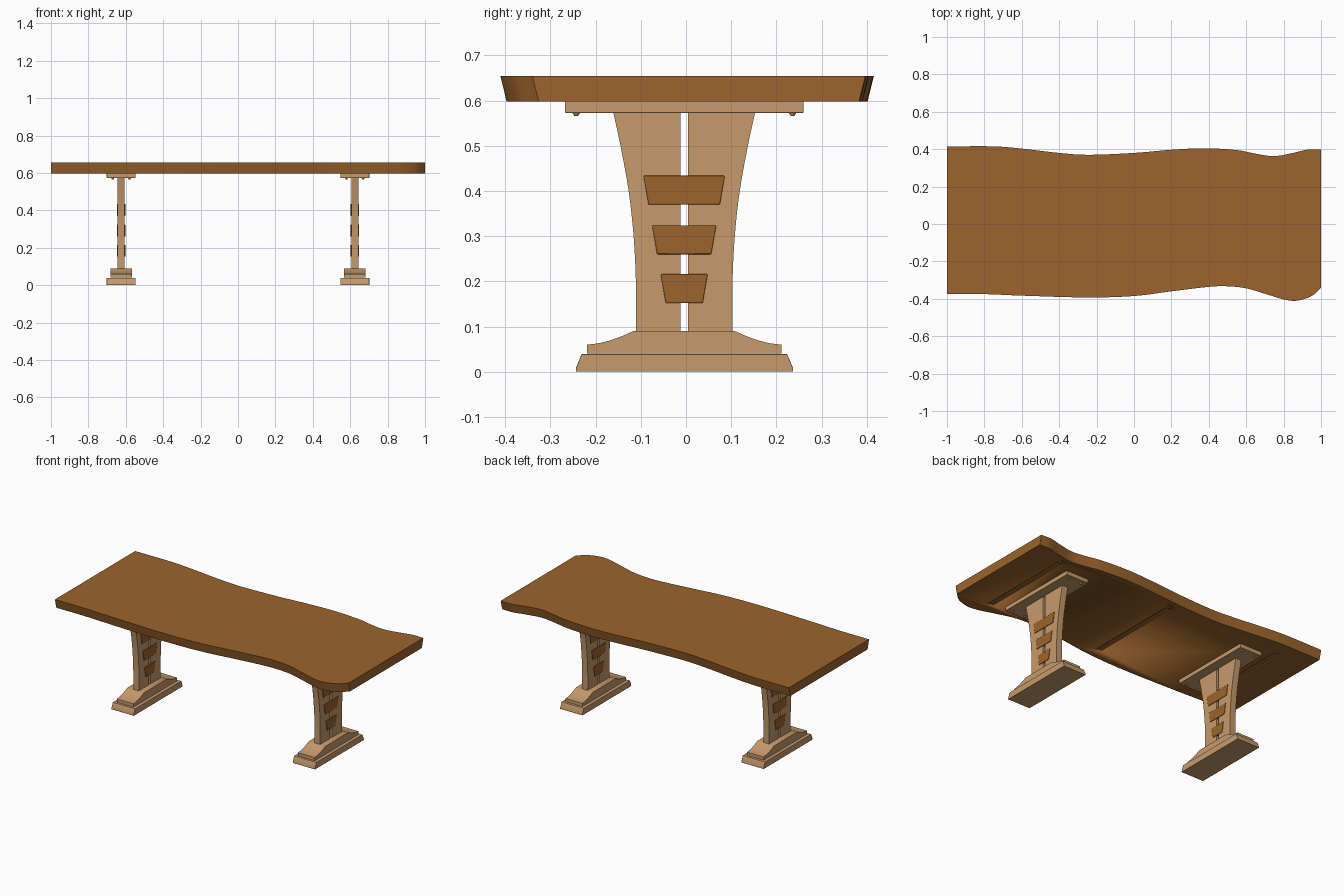
import bpy
import bmesh
from mathutils import Vector

if "Cube" in bpy.data.objects:
    bpy.data.objects.remove(bpy.data.objects["Cube"])


def material(name, rgb):
    m = bpy.data.materials.new(name)
    m.use_nodes = True
    m.diffuse_color = (*rgb, 1)
    m.node_tree.nodes["Principled BSDF"].inputs["Base Color"].default_value = (*rgb, 1)
    return m


WALNUT = material("brown wood", (0.333, 0.127, 0.025))
OAK = material("pale wood", (0.565, 0.323, 0.150))


def loft(name, bottom, top, mat, bevel=0.0):
    """Solid between two matching closed loops of points."""
    bm = bmesh.new()
    a = [bm.verts.new(p) for p in bottom]
    b = [bm.verts.new(p) for p in top]
    n = len(a)
    bm.faces.new(a)
    bm.faces.new(b)
    for i in range(n):
        bm.faces.new((a[i], a[(i + 1) % n], b[(i + 1) % n], b[i]))
    bmesh.ops.recalc_face_normals(bm, faces=bm.faces)
    mesh = bpy.data.meshes.new(name)
    bm.to_mesh(mesh)
    bm.free()
    mesh.materials.append(mat)
    obj = bpy.data.objects.new(name, mesh)
    bpy.context.collection.objects.link(obj)
    if bevel:
        mod = obj.modifiers.new("soft edges", "BEVEL")
        mod.width = bevel
        mod.segments = 2
    bpy.ops.object.select_all(action="DESELECT")
    obj.select_set(True)
    bpy.context.view_layer.objects.active = obj
    bpy.ops.object.shade_smooth_by_angle(angle=0.5)
    return obj


def prism(name, profile, x, half, mat, bevel=0.0):
    """Profile in (y, z), given thickness along x."""
    return loft(name, [(x - half, y, z) for y, z in profile],
                [(x + half, y, z) for y, z in profile], mat, bevel)


def box(y0, y1, z0, z1):
    return [(y0, z0), (y1, z0), (y1, z1), (y0, z1)]


def smooth_path(points, steps=6):
    """Smooth curve through the points."""
    pts = [Vector(p) for p in points]
    pts = [2 * pts[0] - pts[1]] + pts + [2 * pts[-1] - pts[-2]]
    out = []
    for p, q, r, s in zip(pts, pts[1:], pts[2:], pts[3:]):
        for k in range(steps):
            t = k / steps
            out.append(q + 0.5 * t * ((r - p) + t * ((2 * p - 5 * q + 4 * r - s)
                                      + t * (3 * q - p - 3 * r + s))))
    return out + [pts[-2]]


# Wavy tabletop, slightly narrower underneath
front = smooth_path([(-1, -.375), (-.8, -.375), (-.6, -.383), (-.25, -.393), (0, -.385),
                     (.2, -.36), (.4, -.336), (.5, -.333), (.6, -.344), (.7, -.373),
                     (.8, -.403), (.87, -.41), (.95, -.385), (1, -.34)])
back = smooth_path([(-1, .415), (-.75, .415), (-.6, .403), (-.4, .38), (-.24, .37), (0, .38),
                    (.2, .397), (.38, .405), (.55, .395), (.65, .376), (.75, .363),
                    (.85, .38), (.93, .398), (1, .397)])
TAPER = 0.014
lower = [(p.x, p.y + TAPER, 0.598) for p in front] + \
        [(p.x, p.y - TAPER, 0.598) for p in reversed(back)]
upper = [(p.x, p.y, 0.655) for p in front + back[::-1]]
tabletop = loft("tabletop", lower, upper, WALNUT)

# Shallow grooves across the underside
for i, x in enumerate((-0.78, 0, 0.78)):
    cutter = prism(f"groove_cutter_{i}", box(-0.3, 0.3, 0.58, 0.605), x, 0.02, WALNUT)
    cutter.hide_render = True
    cutter.hide_set(True)
    cut = tabletop.modifiers.new("groove", "BOOLEAN")
    cut.operation = "DIFFERENCE"
    cut.object = cutter

# Two trestle legs
MID = -0.004
edge = smooth_path([(.107, .088), (.107, .2), (.112, .3), (.123, .4), (.141, .5), (.157, .574)], 4)
cove = smooth_path([(.215, .06), (.185, .064), (.15, .074), (.112, .09)], 4)

for side, x in (("left", 0.625), ("right", -0.625)):
    # Mounting plate and its screws
    prism(f"{side}_mounting_plate", box(-0.268, 0.26, 0.573, 0.599), x, 0.077, OAK, 0.002)
    for i, dx in enumerate((-0.045, 0.045)):
        for j, y in enumerate((-0.243, 0.236)):
            bpy.ops.mesh.primitive_cone_add(vertices=16, radius1=0.004, radius2=0.009,
                                            depth=0.008, location=(x + dx, y, 0.57))
            screw = bpy.context.object
            screw.name = f"{side}_screw_{i}{j}"
            screw.data.materials.append(OAK)

    # Split column, flared at the top
    for s, half in ((-1, "front"), (1, "back")):
        outline = [(MID + s * 0.008, 0.088)] + [(MID + s * p.x, p.y) for p in edge] \
            + [(MID + s * 0.008, 0.574)]
        prism(f"{side}_column_{half}", outline, x, 0.0195, OAK)

    # Tapered slats through the column
    for i, (z, w) in enumerate(((0.152, 0.052), (0.26, 0.071), (0.37, 0.09))):
        slat = [(MID - w + 0.011, z), (MID + w - 0.011, z),
                (MID + w, z + 0.064), (MID - w, z + 0.064)]
        prism(f"{side}_slat_{i}", slat, x, 0.0225, WALNUT, 0.002)

    # Coved upper foot
    foot = [(MID + 0.215, 0.04)] + [(MID + p.x, p.y) for p in cove] \
        + [(MID - p.x, p.y) for p in reversed(cove)] + [(MID - 0.215, 0.04)]
    prism(f"{side}_upper_foot", foot, x, 0.0575, OAK)

    # Base with sloped ends
    base = [(-0.244, 0), (0.237, 0), (0.237, 0.008), (0.224, 0.039),
            (-0.231, 0.039), (-0.244, 0.008)]
    prism(f"{side}_base", base, x, 0.077, OAK, 0.001)
